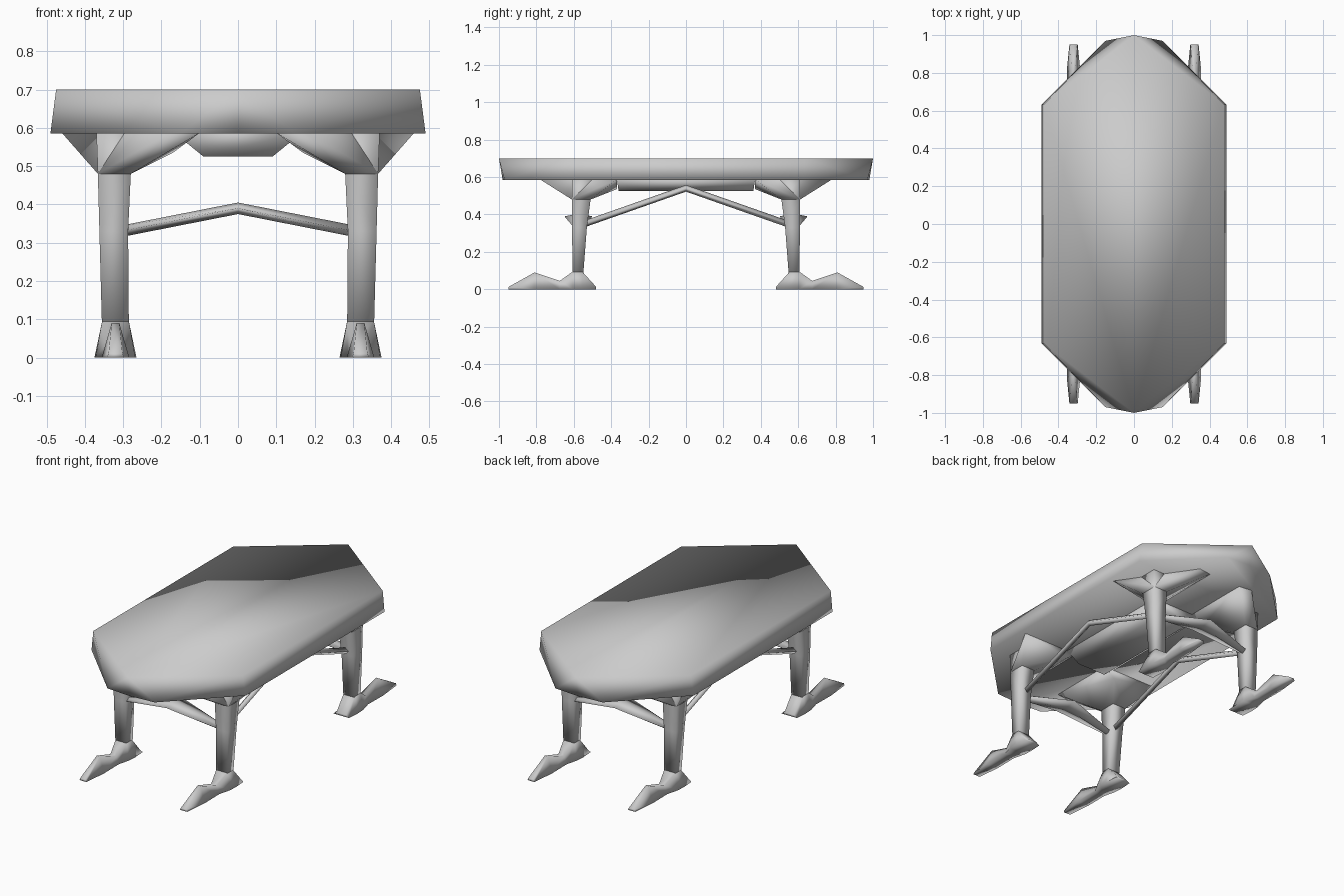
import bpy
import bmesh

cube = bpy.data.objects.get("Cube")
if cube:
    bpy.data.objects.remove(cube, do_unlink=True)

grey = bpy.data.materials.new("light_grey")
grey.use_nodes = True
grey.diffuse_color = (0.6, 0.6, 0.6, 1)
grey.node_tree.nodes["Principled BSDF"].inputs["Base Color"].default_value = (0.6, 0.6, 0.6, 1)


def finish(name, bm):
    bmesh.ops.recalc_face_normals(bm, faces=bm.faces)
    for face in bm.faces:
        face.smooth = True
    mesh = bpy.data.meshes.new(name)
    bm.to_mesh(mesh)
    bm.free()
    mesh.materials.append(grey)
    obj = bpy.data.objects.new(name, mesh)
    bpy.context.collection.objects.link(obj)
    return obj


def hull(name, points):
    bm = bmesh.new()
    verts = [bm.verts.new(p) for p in points]
    result = bmesh.ops.convex_hull(bm, input=verts)
    loose = [v for v in result["geom_interior"] if isinstance(v, bmesh.types.BMVert)]
    bmesh.ops.delete(bm, geom=loose, context="VERTS")
    return finish(name, bm)


def loft(name, rings):
    """Skin a row of four-sided rings and cap both ends."""
    bm = bmesh.new()
    rows = [[bm.verts.new(p) for p in ring] for ring in rings]
    for a, b in zip(rows, rows[1:]):
        for i in range(4):
            j = (i + 1) % 4
            bm.faces.new((a[i], a[j], b[j], b[i]))
    bm.faces.new(rows[0])
    bm.faces.new(rows[-1])
    return finish(name, bm)


def mirrored(points):
    return {(sx * x, sy * y, z) for x, y, z in points for sx in (-1, 1) for sy in (-1, 1)}


# Slab top with pointed ends, undercut beneath the tips
hull("table_top", sorted(mirrored([
    (0.475, 0.635, 0.70), (0, 1.0, 0.70),
    (0.49, 0.63, 0.585), (0.15, 0.97, 0.585), (0, 0.98, 0.585)])))

# Keel under the middle of the slab
hull("centre_keel", sorted(mirrored([
    (0.17, 0.37, 0.59), (0.09, 0.36, 0.525)])))

# Leg rings: height, inner x, outer x, inner y, outer y
LEG = [(0.07, 0.285, 0.355, 0.55, 0.605),
       (0.33, 0.287, 0.362, 0.53, 0.61),
       (0.48, 0.28, 0.366, 0.51, 0.61),
       (0.585, 0.27, 0.37, 0.50, 0.61)]

# Foot rings: y, base half width, upper half width, height
FOOT = [(0.48, 0.05, 0.03, 0.012), (0.555, 0.055, 0.035, 0.095),
        (0.605, 0.052, 0.035, 0.095), (0.675, 0.034, 0.018, 0.045),
        (0.81, 0.036, 0.010, 0.09), (0.95, 0.022, 0.018, 0.012)]

# Bracket corners against the slab and keel
WING = [(0.46, 0.37, 0.587), (0.18, 0.78, 0.587), (0.10, 0.77, 0.587),
        (0.10, 0.37, 0.587), (0.17, 0.37, 0.535)]

for sx, side in ((1, "left"), (-1, "right")):
    for sy, end in ((-1, "front"), (1, "back")):
        tag = f"{end}_{side}"
        rings = [[(sx * x, sy * y, z) for x, y in
                  ((x0, y0), (x1, y0), (x1, y1), (x0, y1))]
                 for z, x0, x1, y0, y1 in LEG]
        loft(tag + "_leg", rings)
        loft(tag + "_foot",
             [[(sx * (0.32 + dx), sy * y, z) for dx, z in
               ((-w, 0), (w, 0), (t, h), (-t, h))] for y, w, t, h in FOOT])
        hull(tag + "_bracket",
             rings[2] + [(sx * x, sy * y, z) for x, y, z in WING])

# Side rails rise from the legs to a peak below the slab
for sx, side in ((1, "left"), (-1, "right")):
    path = [(-0.57, 0.34), (0, 0.54), (0.57, 0.34)]
    loft(side + "_side_rail",
         [[(sx * 0.315 + dx, y, z + dz) for dx, dz in
           ((-0.018, 0), (0, -0.018), (0.018, 0), (0, 0.018))] for y, z in path])

# End rails widen to a flat diamond at the middle
for sy, end in ((-1, "front"), (1, "back")):
    path = [(-0.33, 0.02, 0.325), (0, 0.075, 0.39), (0.33, 0.02, 0.325)]
    loft(end + "_rail",
         [[(x, sy * 0.575 + dy, z + dz) for dy, dz in
           ((-w, 0), (0, -0.015), (w, 0), (0, 0.015))] for x, w, z in path])
